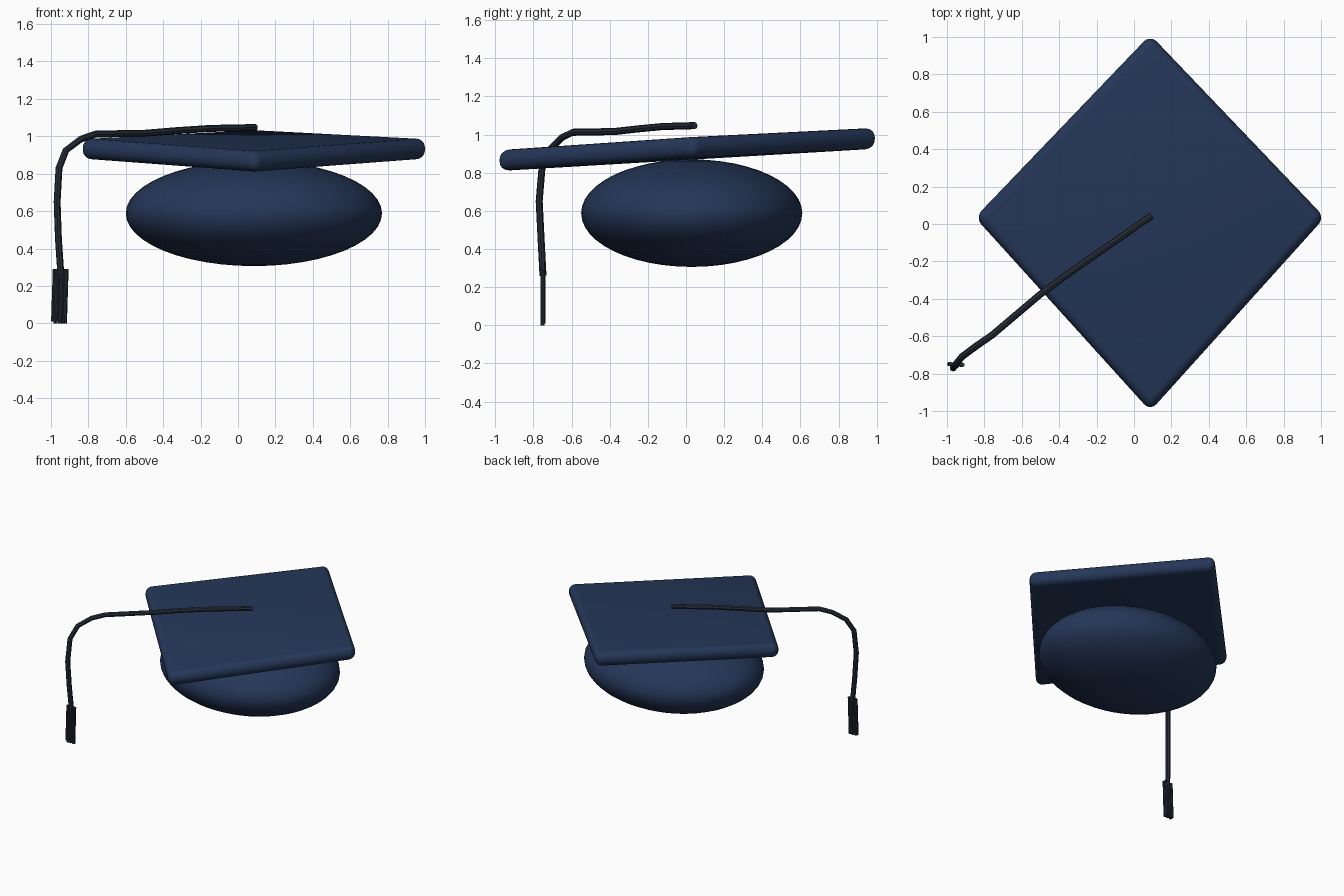
import bpy, bmesh, math
from mathutils import Vector

if "Cube" in bpy.data.objects:
    bpy.data.objects.remove(bpy.data.objects["Cube"], do_unlink=True)


def material(name, colour):
    m = bpy.data.materials.new(name)
    m.use_nodes = True
    m.diffuse_color = (*colour, 1)
    bsdf = next(n for n in m.node_tree.nodes if n.type == 'BSDF_PRINCIPLED')
    bsdf.inputs["Base Color"].default_value = (*colour, 1)
    return m


navy = material("navy cloth", (0.018, 0.038, 0.098))
slate = material("dark slate cord", (0.019, 0.027, 0.04))


def add_object(name, bm, mat, angle=40):
    bmesh.ops.recalc_face_normals(bm, faces=bm.faces)
    mesh = bpy.data.meshes.new(name)
    bm.to_mesh(mesh)
    bm.free()
    mesh.materials.append(mat)
    ob = bpy.data.objects.new(name, mesh)
    bpy.context.collection.objects.link(ob)
    bpy.ops.object.select_all(action='DESELECT')
    ob.select_set(True)
    bpy.context.view_layer.objects.active = ob
    bpy.ops.object.shade_smooth_by_angle(angle=math.radians(angle))
    return ob


def tube(bm, points, radius, sides=8):
    """Sweep a round section along points, with capped ends."""
    pts = [Vector(p) for p in points]
    rings = []
    for i, p in enumerate(pts):
        d = (pts[min(i + 1, len(pts) - 1)] - pts[max(i - 1, 0)]).normalized()
        u = d.cross(Vector((1, -1.3, 0))).normalized()
        if i and u.dot(last) < 0:
            u = -u
        last = u
        v = d.cross(u)
        turns = [2 * math.pi * k / sides for k in range(sides)]
        rings.append([bm.verts.new(p + radius * (u * math.cos(a) + v * math.sin(a)))
                      for a in turns])
    for a, b in zip(rings, rings[1:]):
        for k in range(sides):
            n = (k + 1) % sides
            bm.faces.new((a[k], a[n], b[n], b[k]))
    bm.faces.new(rings[0])
    bm.faces.new(rings[-1])


# Rounded skull cap
bm = bmesh.new()
bmesh.ops.create_uvsphere(bm, u_segments=48, v_segments=24, radius=1)
bmesh.ops.scale(bm, vec=(0.685, 0.58, 0.282), verts=bm.verts)
bmesh.ops.translate(bm, vec=(0.085, 0.03, 0.588), verts=bm.verts)
add_object("skull_cap", bm, navy, 60)

# Tilted diamond board with rounded edges
bm = bmesh.new()
corners = [(0.087, -1.0, 0.862), (1.02, 0.035, 0.933),
           (0.087, 1.012, 0.981), (-0.85, 0.035, 0.933)]
low, high = [[bm.verts.new((x, y, z + s * 0.055)) for x, y, z in corners]
             for s in (-1, 1)]
bm.faces.new(low)
bm.faces.new(high)
for k in range(4):
    n = (k + 1) % 4
    bm.faces.new((low[k], low[n], high[n], high[k]))
bmesh.ops.recalc_face_normals(bm, faces=bm.faces)
bmesh.ops.bevel(bm, geom=bm.edges[:], offset=0.05, segments=5, profile=0.5,
                affect='EDGES', clamp_overlap=True)
add_object("board", bm, navy)

# Cord from the middle of the board, over the edge and down
bm = bmesh.new()
tube(bm, [(0.095, 0.045, 1.047), (-0.15, -0.125, 1.042), (-0.33, -0.25, 1.03),
          (-0.5, -0.375, 1.016), (-0.76, -0.595, 1.012), (-0.84, -0.65, 0.985),
          (-0.92, -0.71, 0.925), (-0.957, -0.755, 0.83), (-0.967, -0.77, 0.65),
          (-0.96, -0.76, 0.45), (-0.947, -0.75, 0.26)], 0.0185)
add_object("cord", bm, slate)

# Tassel: a flat row of strands
bm = bmesh.new()
for i in range(6):
    x = -0.979 + i * 0.0124
    y = -0.751 + 0.002 * (-1) ** i
    tube(bm, [(x, y, 0.29), (x - 0.009, y, 0.01 - 0.01 * (i % 2))], 0.0115)
add_object("tassel", bm, slate)
